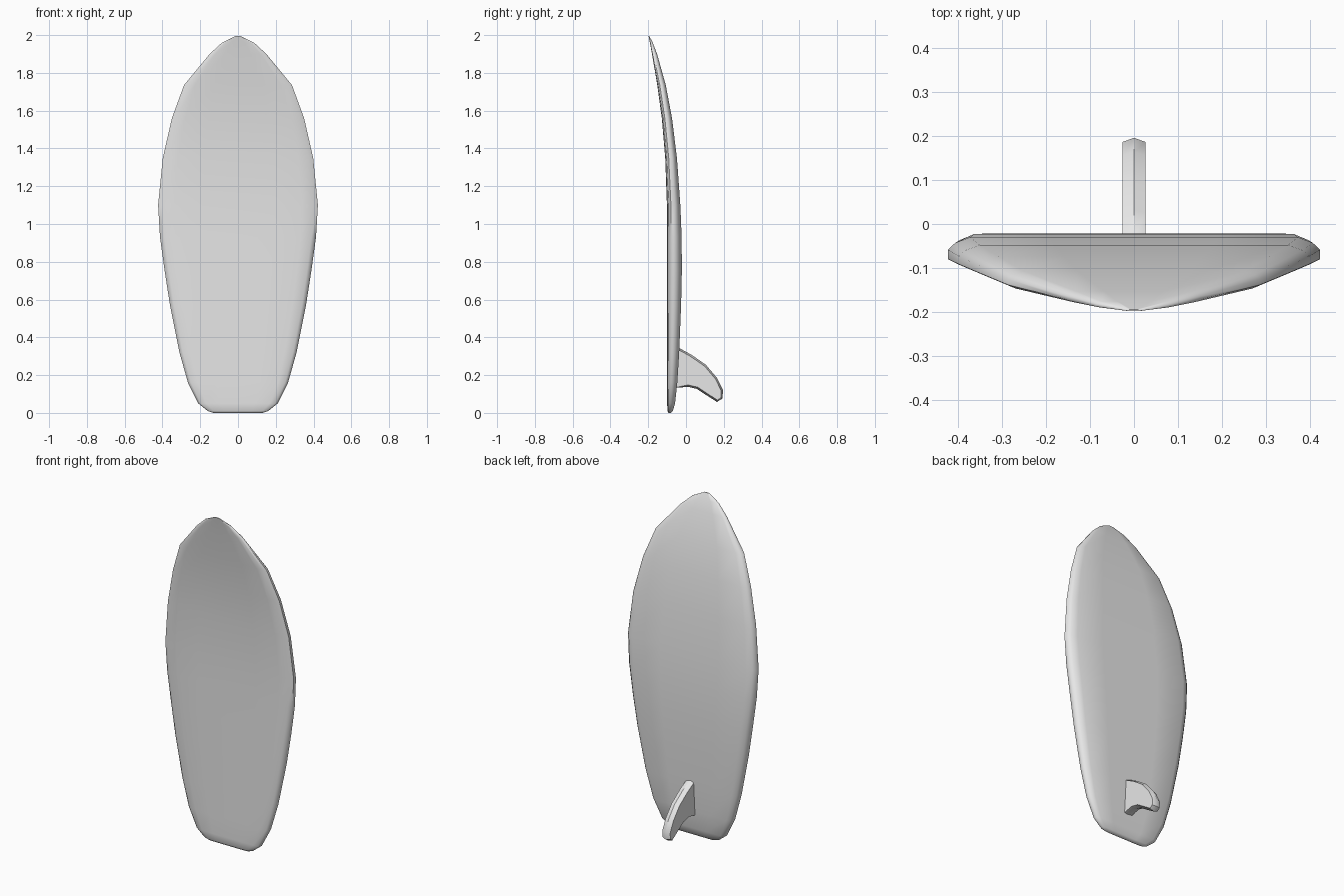
import bpy, bmesh, math
from mathutils import Vector

cube = bpy.data.objects.get("Cube")
if cube:
    bpy.data.objects.remove(cube, do_unlink=True)

grey = bpy.data.materials.new("light grey")
grey.use_nodes = True
colour = (0.8, 0.8, 0.8, 1)
grey.diffuse_color = colour
grey.node_tree.nodes["Principled BSDF"].inputs["Base Color"].default_value = colour


def loft(name, rings, angle):
    """Skin closed rings of equal length and cap both ends."""
    bm = bmesh.new()
    rows = [[bm.verts.new(p) for p in ring] for ring in rings]
    n = len(rows[0])
    for a, b in zip(rows, rows[1:]):
        for i in range(n):
            j = (i + 1) % n
            bm.faces.new((a[i], a[j], b[j], b[i]))
    bm.faces.new(rows[0])
    bm.faces.new(rows[-1])
    bmesh.ops.recalc_face_normals(bm, faces=bm.faces[:])
    mesh = bpy.data.meshes.new(name)
    bm.to_mesh(mesh)
    bm.free()
    mesh.materials.append(grey)
    ob = bpy.data.objects.new(name, mesh)
    bpy.context.collection.objects.link(ob)
    bpy.ops.object.select_all(action='DESELECT')
    ob.select_set(True)
    bpy.context.view_layer.objects.active = ob
    bpy.ops.object.shade_smooth_by_angle(angle=math.radians(angle))
    return ob


# Board stations: height, half width, front y, back y
stations = [
    (0.0, .13, -.092, -.08), (.01, .16, -.098, -.07), (.05, .21, -.1, -.058),
    (.16, .265, -.1, -.046), (.32, .31, -.1, -.036), (.57, .36, -.1, -.026),
    (.75, .388, -.1, -.022), (.93, .413, -.1, -.023), (1.1, .423, -.101, -.03),
    (1.35, .398, -.11, -.048), (1.56, .35, -.128, -.074),
    (1.735, .286, -.152, -.107), (1.9, .15, -.18, -.153),
    (1.96, .085, -.191, -.176), (1.995, .015, -.198, -.194),
]
# Half cross-section: share of half width, share of thickness
half = [(.45, 0), (.8, .03), (.94, .12), (1, .3), (1, .6), (.96, .82), (.88, 1), (.45, 1)]
section = [(0, 0)] + half + [(0, 1)] + [(-u, v) for u, v in reversed(half)]
loft("board", [[(u * w, f + v * (b - f), z) for u, v in section]
               for z, w, f, b in stations], 60)

# Swept fin: side outline (y, z), with a slightly larger ridge along the middle
outline = [(-.06, .345), (-.03, .34), (.03, .307), (.106, .254), (.164, .185),
           (.196, .12), (.193, .076), (.164, .058), (.106, .095), (.058, .127),
           (.01, .138), (-.06, .132)]


def inset(points, d):
    """Move each point inward along its local normal."""
    result = []
    for i, p in enumerate(points):
        t = Vector(points[(i + 1) % len(points)]) - Vector(points[i - 1])
        t.normalize()
        result.append((p[0] + t.y * d, p[1] - t.x * d))
    return result


side = inset(outline, .01)
loft("fin", [[(x, y, z) for y, z in pts]
             for x, pts in ((-.026, side), (0, outline), (.026, side))], 40)
